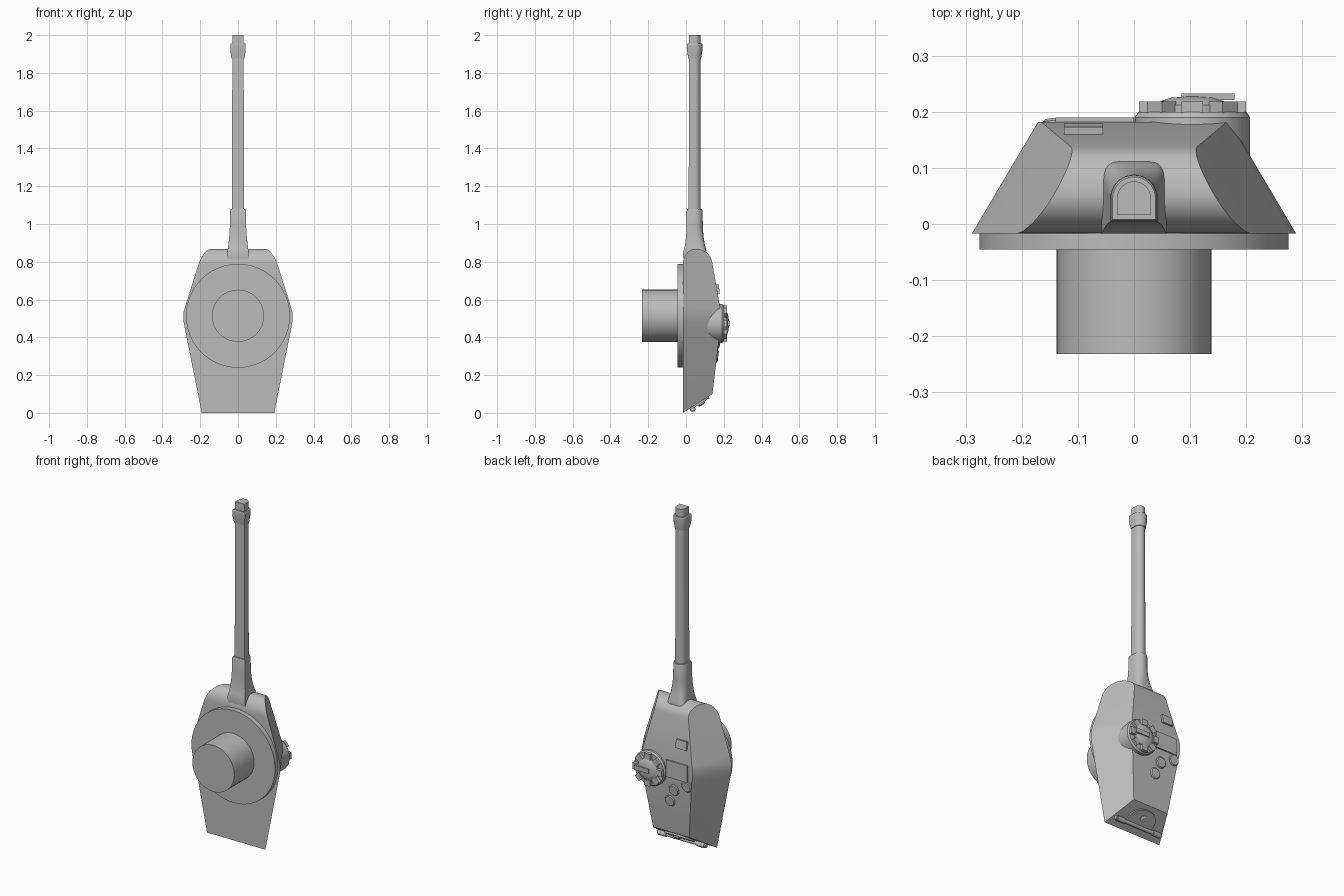
import bpy, bmesh, math
from mathutils import Vector, Matrix

if "Cube" in bpy.data.objects:
    bpy.data.objects.remove(bpy.data.objects["Cube"])

gray = bpy.data.materials.new("plain gray")
gray.diffuse_color = (0.5, 0.5, 0.5, 1)
gray.use_nodes = True
gray.node_tree.nodes["Principled BSDF"].inputs["Base Color"].default_value = gray.diffuse_color


def finish(name, bm, angle=30):
    bmesh.ops.recalc_face_normals(bm, faces=bm.faces[:])
    me = bpy.data.meshes.new(name)
    bm.to_mesh(me)
    bm.free()
    ob = bpy.data.objects.new(name, me)
    bpy.context.collection.objects.link(ob)
    me.materials.append(gray)
    bpy.ops.object.select_all(action='DESELECT')
    ob.select_set(True)
    bpy.context.view_layer.objects.active = ob
    bpy.ops.object.shade_smooth_by_angle(angle=math.radians(angle))
    return ob


def loft(name, rings, angle=30):
    """Skin a list of closed rings and cap both ends."""
    bm = bmesh.new()
    vs = [[bm.verts.new(p) for p in r] for r in rings]
    n = len(vs[0])
    for a, b in zip(vs, vs[1:]):
        for i in range(n):
            j = (i + 1) % n
            bm.faces.new((a[i], a[j], b[j], b[i]))
    bm.faces.new(vs[0])
    bm.faces.new(vs[-1])
    return finish(name, bm, angle)


def lathe(name, origin, axis, profile, n=48):
    """Turn (radius, height) pairs around an axis."""
    q = Vector(axis).to_track_quat('Z', 'Y')
    o = Vector(origin)
    rings = [[o + q @ Vector((r * math.cos(2 * math.pi * i / n),
                              r * math.sin(2 * math.pi * i / n), h))
              for i in range(n)] for r, h in profile]
    return loft(name, rings)


def box(name, center, size, rot=Matrix(), taper=1.0):
    """Box whose +Y face can be narrowed along X."""
    bm = bmesh.new()
    bmesh.ops.create_cube(bm, size=1)
    for v in bm.verts:
        k = taper if v.co.y > 0 else 1
        v.co = Vector((v.co.x * size[0] * k, v.co.y * size[1], v.co.z * size[2]))
    bm.transform(Matrix.Translation(center) @ rot)
    return finish(name, bm)


# Turret shell: hull of sloped sides, ridged roof and rounded front
def half_width(y, z):
    base = 0.29 - 0.593 * (y + 0.017)
    return base - (0.314 * max(0, z - 0.53) + 0.2 * max(0, 0.49 - z))


yz = [(-0.017, 0.0), (0.14, 0.10)]
yz += [(-0.017, z) for z in (0.45, 0.49, 0.53, 0.57)]
yz += [(0.182, z) for z in (0.45, 0.49, 0.53, 0.55)]
for k in range(-10, 11):
    t = k / 10 * math.pi / 2
    dy, dz = (0.067, 0.083) if t < 0 else (0.089, 0.078)
    yz.append((0.05 + dy * math.sin(t), 0.868 - dz + dz * math.cos(t)))
bm = bmesh.new()
for y, z in yz:
    w = half_width(y, z)
    if 0.48 < z < 0.54:
        w -= 0.001
    for s in (-1, 1):
        bm.verts.new((s * w, y, z))
res = bmesh.ops.convex_hull(bm, input=bm.verts[:])
loose = [v for v in bm.verts if not v.link_faces]
bmesh.ops.delete(bm, geom=loose, context='VERTS')
bmesh.ops.dissolve_limit(bm, angle_limit=math.radians(1), verts=bm.verts[:], edges=bm.edges[:])
finish("turret_shell", bm, 25)

# Turret ring and basket below the shell
lathe("turret_ring", (0, 0, 0.514), (0, -1, 0), [(0.275, 0.01), (0.275, 0.045)], 72)
lathe("turret_basket", (0, 0, 0.514), (0, -1, 0), [(0.138, 0.04), (0.138, 0.232)], 56)


# Gun parts: flat-bottomed, round-topped sections
def arch(z, w, y0, y1, p=1.0):
    yc = y1 - w if p == 1 else y1 - 0.5 * (y1 - y0)
    pts = [(-w, y0, z), (w, y0, z)]
    for i in range(25):
        c, s = math.cos(math.pi * i / 24), math.sin(math.pi * i / 24)
        pts.append((math.copysign(abs(c) ** p * w, c), yc + (y1 - yc) * abs(s) ** p, z))
    return pts


def d(z, r):
    return arch(z, r, 0.046 - r, 0.046 + r)


loft("gun_collar", [arch(0.80, 0.057, -0.012, 0.108, 0.4), arch(0.845, 0.058, -0.017, 0.112, 0.4),
                    arch(0.87, 0.054, -0.010, 0.105, 0.5), arch(0.90, 0.050, -0.003, 0.098, 0.65),
                    arch(0.94, 0.046, 0.001, 0.092, 0.85), d(0.99, 0.043), d(1.07, 0.042), d(1.08, 0.039)], 35)
loft("gun_barrel", [d(1.07, 0.032), d(1.89, 0.030)])
loft("muzzle_brake", [d(1.875, 0.034), d(1.89, 0.036), d(1.92, 0.041), d(1.95, 0.041), d(1.955, 0.038)])
loft("muzzle_tip", [d(1.95, 0.030), d(2.0, 0.030)])

# Commander cupola with vision blocks and domed lid
cx, cz = 0.104, 0.473
lathe("cupola_drum", (cx, 0, cz), (0, 1, 0), [(0.103, 0.06), (0.103, 0.19), (0.096, 0.2)])
lathe("cupola_lid", (cx, 0, cz), (0, 1, 0),
      [(0.066, 0.195), (0.066, 0.212), (0.056, 0.219), (0.038, 0.225), (0.015, 0.227)])
for i in range(8):
    a = i * math.pi / 4
    rot = Matrix.Rotation(a, 4, 'Y')
    pos = Vector((cx, 0.208, cz)) + rot @ Vector((0, 0, 0.078))
    box("cupola_vision_block", pos, (0.038, 0.02, 0.035), rot)
box("cupola_lid_bar", (0.132, 0.227, cz), (0.094, 0.012, 0.026))

# Roof hatch, sight housing and round roof covers
box("loader_hatch", (-0.07, 0.18, 0.50), (0.14, 0.02, 0.10))
box("sight_housing", (-0.09, 0.162, 0.655), (0.07, 0.028, 0.05), Matrix.Rotation(0.12, 4, 'X'))
for x, y, z in ((-0.043, 0.172, 0.375), (-0.13, 0.177, 0.42), (-0.01, 0.162, 0.30)):
    lathe("round_roof_cover", (x, y, z), (0, 1, -0.12),
          [(0.033, -0.02), (0.033, 0.004), (0.028, 0.009)], 28)

# Rear plate fittings: hatch, hinge, knob and a long bar
normal = Vector((0, 0.537, -0.843)).normalized()
along = Vector((0, 0.843, 0.537))


def rear(x, up, out):
    return Vector((x, -0.017, 0)) + along * up + normal * out


outline = [(-0.085, 0.055), (0.085, 0.055)]
outline += [(0.085 * math.cos(math.pi * i / 16), 0.10 + 0.06 * math.sin(math.pi * i / 16)) for i in range(17)]
loft("rear_hatch", [[rear(x, u, o) for x, u in outline] for o in (-0.01, 0.01)])
lathe("rear_knob", rear(0, 0.11, 0), normal, [(0.02, 0), (0.02, 0.016), (0.014, 0.02)], 24)
lathe("rear_bar", rear(-0.16, 0.055, 0.011), (1, 0, 0), [(0.011, 0), (0.011, 0.32)], 16)
for s in (-1, 1):
    lathe("rear_bar_sleeve", rear(s * 0.125 - 0.025, 0.055, 0.011), (1, 0, 0),
          [(0.015, 0), (0.015, 0.05)], 16)
